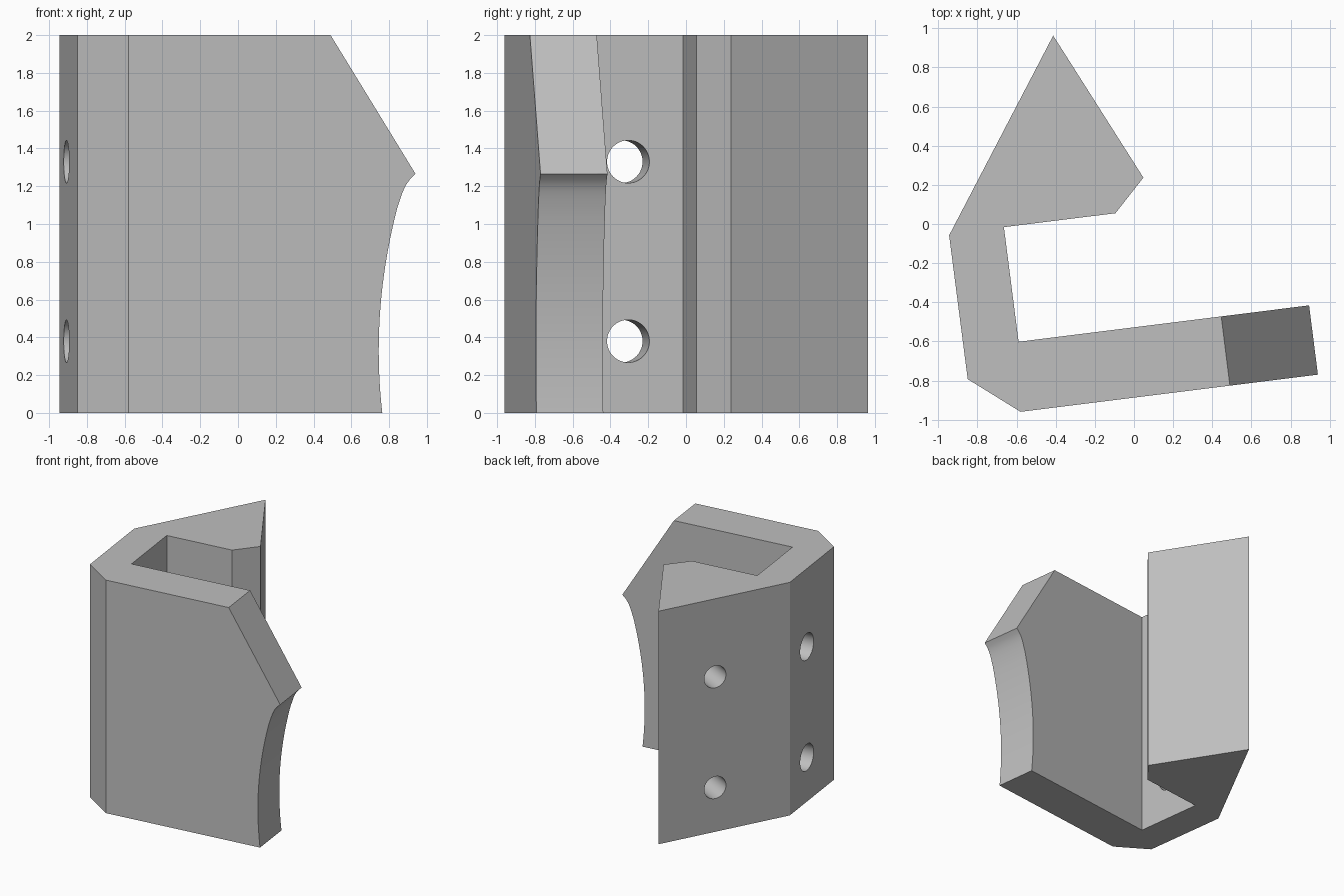
import bpy
import bmesh
from mathutils import Vector, Matrix

if "Cube" in bpy.data.objects:
    bpy.data.objects.remove(bpy.data.objects["Cube"], do_unlink=True)

HEIGHT = 2.0

grey = bpy.data.materials.new("plain grey")
grey.use_nodes = True
colour = (0.52, 0.52, 0.52, 1)
grey.diffuse_color = colour
grey.node_tree.nodes["Principled BSDF"].inputs["Base Color"].default_value = colour


def prism(name, points, offset):
    """Extrude a closed outline of 3D points along an offset."""
    bm = bmesh.new()
    face = bm.faces.new([bm.verts.new(p) for p in points])
    moved = bmesh.ops.extrude_face_region(bm, geom=[face])["geom"]
    bmesh.ops.translate(bm, vec=offset,
                        verts=[g for g in moved if isinstance(g, bmesh.types.BMVert)])
    bmesh.ops.recalc_face_normals(bm, faces=bm.faces)
    return finish(name, bm)


def rod(name, centre, axis, radius, start, end):
    """Cylinder along an axis, from start to end measured from the centre."""
    axis = Vector(axis).normalized()
    place = (Matrix.Translation(Vector(centre) + axis * (start + end) / 2)
             @ axis.to_track_quat("Z", "Y").to_matrix().to_4x4())
    bm = bmesh.new()
    bmesh.ops.create_cone(bm, cap_ends=True, segments=48, radius1=radius,
                          radius2=radius, depth=end - start, matrix=place)
    return finish(name, bm)


def finish(name, bm):
    mesh = bpy.data.meshes.new(name)
    bm.to_mesh(mesh)
    bm.free()
    mesh.materials.append(grey)
    obj = bpy.data.objects.new(name, mesh)
    bpy.context.collection.objects.link(obj)
    return obj


def cut(target, cutter):
    cutter.hide_render = True
    mod = target.modifiers.new("cut", "BOOLEAN")
    mod.operation = "DIFFERENCE"
    mod.solver = "EXACT"
    mod.object = cutter
    bpy.context.view_layer.objects.active = target
    bpy.ops.object.modifier_apply(modifier=mod.name)
    bpy.data.objects.remove(cutter, do_unlink=True)


# Hooked bracket: plan outline, apex first, round the inside and back outside
outline = [(-0.413, 0.963), (0.048, 0.237), (-0.095, 0.055), (-0.665, -0.016),
           (-0.59, -0.602), (0.895, -0.416), (0.94, -0.77), (-0.58, -0.96),
           (-0.85, -0.793), (-0.945, -0.058)]
bracket = prism("hooked_bracket", [(x, y, 0) for x, y in outline], (0, 0, HEIGHT))

# Arm end: slope at the top, tight fillet under the tip, long shallow hollow
edge = [(0.429, 2.1), (0.49, 2.0), (0.94, 1.265), (0.912, 1.238), (0.89, 1.208),
        (0.872, 1.17), (0.86, 1.135)]
steps = 24
for i in range(1, steps + 1):
    z = 1.135 - 1.235 * i / steps
    edge.append((0.745 + (z - 0.33) ** 2 / 5.8, z))
edge += [(1.4, -0.1), (1.4, 2.1)]
thickness = Vector((-0.124, 0.992, 0))


def on_arm_front(x, z):
    return Vector((x, -0.96 + 0.125 * (x + 0.58), z)) - thickness * 0.1


# Shift sideways so that the edge stays exact on the front face of the arm
side = [on_arm_front(x, z) for x, z in edge]
cut(bracket, prism("arm_end_cutter", side, thickness * 0.6))

# Screw holes: two through the side wall, two blind in the slanted face
for z in (0.38, 1.33):
    cut(bracket, rod("wall_hole_cutter", (-0.908, -0.342, z),
                     (0.992, 0.128, 0), 0.113, -0.1, 0.35))
    cut(bracket, rod("slant_hole_cutter", (-0.642, 0.522, z),
                     (0.886, -0.464, 0), 0.095, -0.1, 0.42))

bpy.ops.object.select_all(action="DESELECT")
bracket.select_set(True)
bpy.context.view_layer.objects.active = bracket
bpy.ops.object.shade_smooth_by_angle(angle=0.5)
